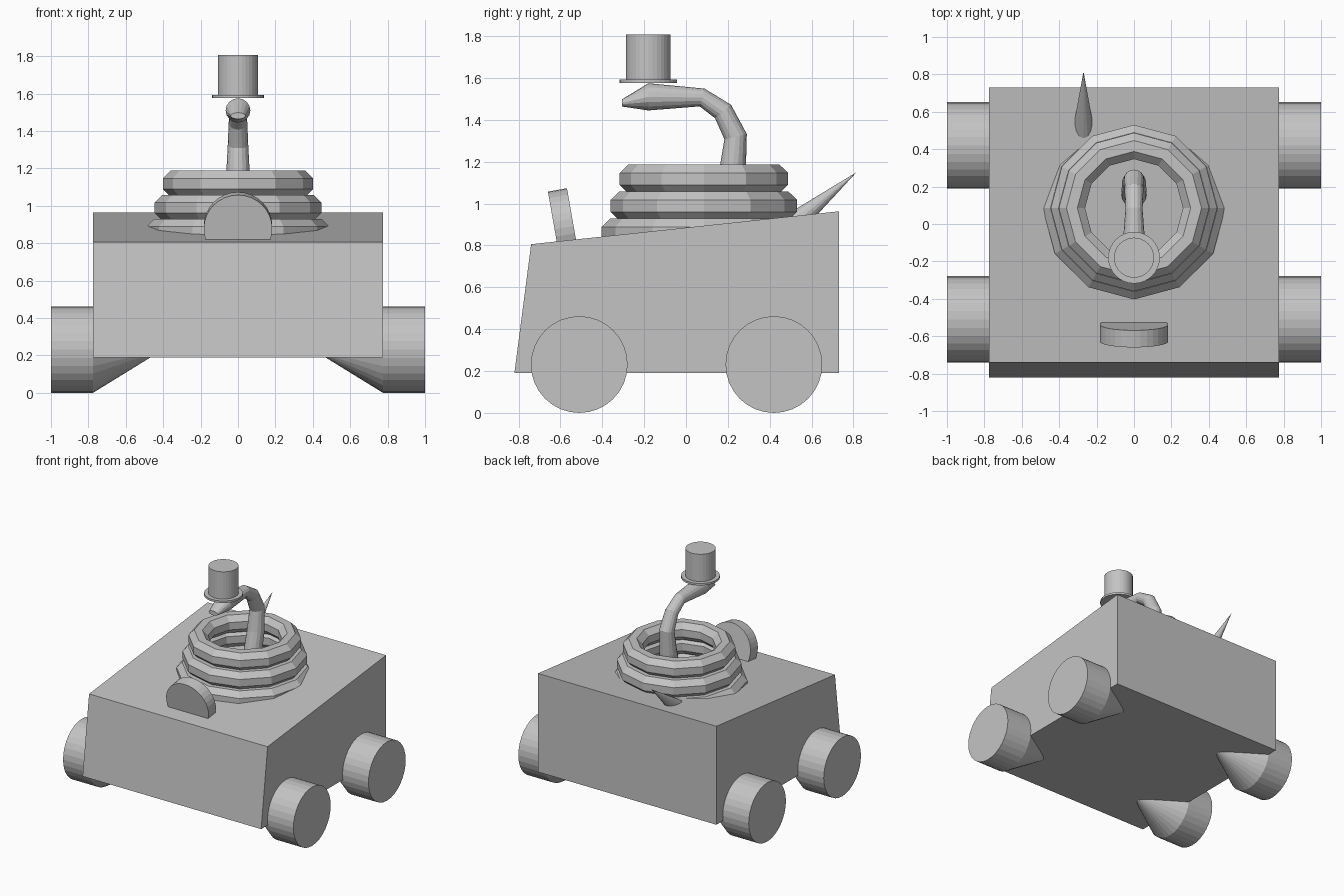
import bpy, bmesh, math
from mathutils import Vector

if "Cube" in bpy.data.objects:
    bpy.data.objects.remove(bpy.data.objects["Cube"])

grey = bpy.data.materials.new("plain grey")
grey.diffuse_color = (0.55, 0.55, 0.55, 1)
grey.use_nodes = True
grey.node_tree.nodes["Principled BSDF"].inputs["Base Color"].default_value = grey.diffuse_color


def finish(name, bm):
    bmesh.ops.recalc_face_normals(bm, faces=bm.faces[:])
    me = bpy.data.meshes.new(name)
    bm.to_mesh(me)
    bm.free()
    me.materials.append(grey)
    ob = bpy.data.objects.new(name, me)
    bpy.context.collection.objects.link(ob)
    return ob


def loft(name, rings, closed=False):
    """Skin between vertex rings; closed joins last to first, else caps."""
    bm = bmesh.new()
    vs = [[bm.verts.new(p) for p in ring] for ring in rings]
    n, k = len(vs[0]), len(vs)
    for i in range(k if closed else k - 1):
        a, b = vs[i], vs[(i + 1) % k]
        for j in range(n):
            m = (j + 1) % n
            bm.faces.new((a[j], a[m], b[m], b[j]))
    if not closed:
        bm.faces.new(vs[0])
        bm.faces.new(vs[-1])
    return finish(name, bm)


def rod(name, p, q, r1, r2, sides=32):
    """Cylinder or cone from p to q."""
    p, q = Vector(p), Vector(q)
    d = q - p
    bm = bmesh.new()
    bmesh.ops.create_cone(bm, cap_ends=True, segments=sides,
                          radius1=r1, radius2=r2, depth=d.length)
    m = d.to_track_quat('Z', 'Y').to_matrix().to_4x4()
    m.translation = (p + q) / 2
    bmesh.ops.transform(bm, matrix=m, verts=bm.verts[:])
    return finish(name, bm)


# Wedge-shaped car body
side = [(-0.82, 0.19), (0.73, 0.19), (0.73, 0.963), (-0.74, 0.806)]
loft("body", [[(x, y, z) for y, z in side] for x in (-0.775, 0.775)])

# Wheels with conical inner hubs
for s, sn in ((-1, "left"), (1, "right")):
    for y, yn in ((-0.51, "front"), (0.42, "rear")):
        rod(f"{yn}_{sn}_wheel", (s * 0.775, y, 0.231), (s, y, 0.231), 0.231, 0.231)
        rod(f"{yn}_{sn}_hub", (s * 0.775, y, 0.231), (s * 0.40, y, 0.231), 0.231, 0)

# Stacked coils, octagonal section, twelve sides around
for i, (R, z) in enumerate(((0.418, 0.86), (0.375, 0.989), (0.332, 1.118))):
    rings = []
    for a in range(12):
        t = a * math.pi / 6
        ring = []
        for b in range(8):
            u = (b + 0.5) * math.pi / 4
            r = R + 0.076 * math.cos(u)
            ring.append((r * math.cos(t), 0.085 + r * math.sin(t),
                         z + 0.075 * math.sin(u)))
        rings.append(ring)
    loft(f"coil_{i + 1}", rings, closed=True)

# Neck and head: y, z, half width, half thickness, section tilt
path = [(0.15, 0.86, 0.068, 0.068, 75), (0.222, 1.15, 0.064, 0.064, 83),
        (0.237, 1.32, 0.055, 0.055, 103), (0.177, 1.44, 0.05, 0.05, 130),
        (0.077, 1.507, 0.046, 0.044, 165), (-0.18, 1.51, 0.066, 0.065, 180),
        (-0.306, 1.481, 0.04, 0.017, 180)]
rings = []
for y, z, w, h, deg in path:
    n = math.radians(deg)
    ring = []
    for j in range(16):
        u = j * math.pi / 8
        e = h * math.sin(u)
        ring.append((w * math.cos(u), y - e * math.sin(n) * -1, z - e * math.cos(n)))
    rings.append(ring)
loft("neck_and_head", rings)

# Top hat
rod("hat_brim", (0, -0.18, 1.577), (0, -0.18, 1.593), 0.138, 0.138)
rod("hat_crown", (0, -0.18, 1.59), (0, -0.18, 1.807), 0.107, 0.107)

# Pointed tail
rod("tail", (-0.27, 0.386, 0.80), (-0.27, 0.815, 1.15), 0.078, 0, 16)

# Tilted steering disc, half sunk in the body
rod("dashboard_disc", (0, -0.628, 0.877), (0, -0.537, 0.893), 0.183, 0.183)
